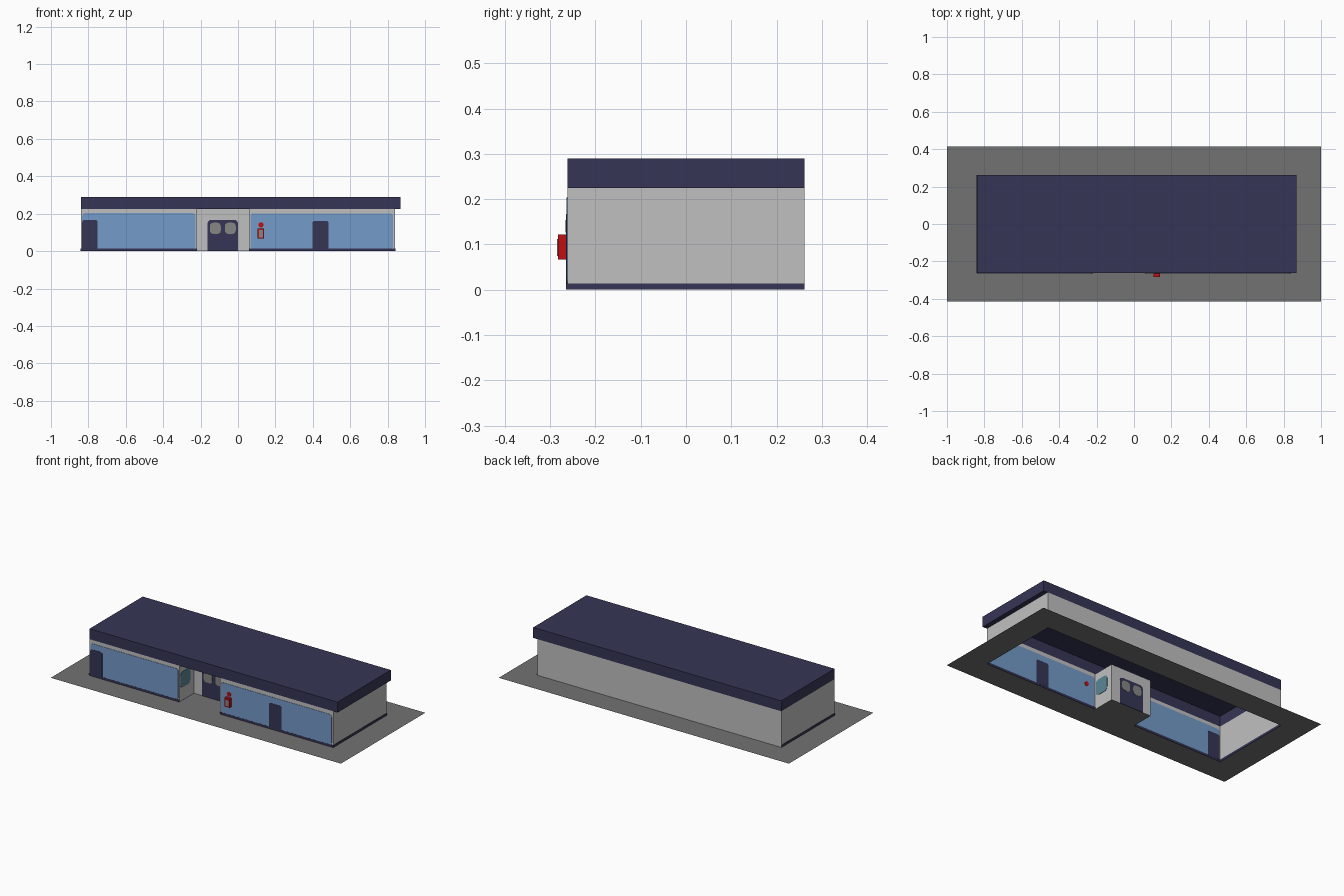
import bpy, bmesh, math

if "Cube" in bpy.data.objects:
    bpy.data.objects.remove(bpy.data.objects["Cube"])

def material(name, r, g, b):
    m = bpy.data.materials.new(name)
    m.diffuse_color = (r, g, b, 1)
    m.use_nodes = True
    m.node_tree.nodes["Principled BSDF"].inputs["Base Color"].default_value = m.diffuse_color
    return m

NAVY = material("navy", 0.036, 0.036, 0.093)
WALL = material("light grey wall", 0.53, 0.53, 0.53)
BLUE = material("blue glass", 0.175, 0.325, 0.58)
TEAL = material("teal glass", 0.10, 0.24, 0.30)
PAVE = material("paving grey", 0.17, 0.17, 0.17)
PANE = material("grey pane", 0.24, 0.24, 0.23)
RED = material("red", 0.53, 0.005, 0.005)

def finish(bm, name, mat):
    me = bpy.data.meshes.new(name)
    bm.to_mesh(me)
    bm.free()
    me.materials.append(mat)
    ob = bpy.data.objects.new(name, me)
    bpy.context.collection.objects.link(ob)
    return ob

def sheet(name, mat, quads):
    bm = bmesh.new()
    for q in quads:
        bm.faces.new([bm.verts.new(p) for p in q])
    bmesh.ops.remove_doubles(bm, verts=bm.verts, dist=1e-5)
    return finish(bm, name, mat)

def box(name, mat, lo, hi):
    bm = bmesh.new()
    bmesh.ops.create_cube(bm, size=1)
    for v in bm.verts:
        v.co = [(a + b) / 2 + c * (b - a) for a, b, c in zip(lo, hi, v.co)]
    return finish(bm, name, mat)

def plate(name, mat, axis, at, u0, u1, z0, z1, r=0.0, rb=None, t=0.004):
    """Thin upright plate centred on a wall; r rounds the top, rb the bottom."""
    rb = r if rb is None else rb
    pts = []
    for cu, cz, rad, a0 in ((u1, z1, r, 0), (u0, z1, r, 90), (u0, z0, rb, 180), (u1, z0, rb, 270)):
        if rad == 0:
            pts.append((cu, cz))
            continue
        ou = cu - rad if cu == u1 else cu + rad
        oz = cz - rad if cz == z1 else cz + rad
        for i in range(5):
            a = math.radians(a0 + 22.5 * i)
            pts.append((ou + rad * math.cos(a), oz + rad * math.sin(a)))
    bm = bmesh.new()
    def ring(d):
        return [bm.verts.new((u, at + d, z) if axis == "y" else (at + d, u, z)) for u, z in pts]
    a, b = ring(-t / 2), ring(t / 2)
    bm.faces.new(a)
    bm.faces.new(b[::-1])
    for i in range(len(pts)):
        j = (i + 1) % len(pts)
        bm.faces.new((a[i], b[i], b[j], a[j]))
    bmesh.ops.remove_doubles(bm, verts=bm.verts, dist=1e-6)
    bmesh.ops.recalc_face_normals(bm, faces=bm.faces)
    return finish(bm, name, mat)

X, Y, H, TOP = 0.84, 0.262, 0.225, 0.29
AX0, AX1, AY = -0.22, 0.06, -0.12       # entrance alcove
ROOF_X = 0.87

# Paving around the open building footprint, including the alcove floor
def flat(x0, x1, y0, y1):
    return [(x0, y0, 0), (x1, y0, 0), (x1, y1, 0), (x0, y1, 0)]
sheet("paving", PAVE, [flat(-1, 1, -0.415, -Y), flat(-1, 1, Y, 0.415),
                       flat(-1, -X, -Y, Y), flat(X, 1, -Y, Y), flat(AX0, AX1, -Y, AY)])

# Walls following the footprint outline
outline = [(-X, -Y), (AX0, -Y), (AX0, AY), (AX1, AY), (AX1, -Y), (X, -Y), (X, Y), (-X, Y)]
sheet("walls", WALL, [[(*p, 0), (*q, 0), (*q, H), (*p, H)]
                      for p, q in zip(outline, outline[1:] + outline[:1])])

# Flat roof shell, open below, with a soffit under the end overhang
roof = box("roof", NAVY, (-X, -Y, H), (ROOF_X, Y, TOP))
bm = bmesh.new()
bm.from_mesh(roof.data)
bm.normal_update()
bmesh.ops.delete(bm, geom=[f for f in bm.faces if f.normal.z < -0.5], context="FACES_ONLY")
bm.to_mesh(roof.data)
bm.free()
sheet("roof_soffit", NAVY, [[(X, -Y, H), (X, Y, H), (ROOF_X, Y, H), (ROOF_X, -Y, H)]])

# Base stripes on front and ends
for name, x0, x1 in (("left", -X, AX0), ("right", AX1, X)):
    plate("front_base_" + name, NAVY, "y", -Y, x0, x1, 0, 0.014, t=0.005)
for name, x in (("left", -X), ("right", X)):
    plate("end_base_" + name, NAVY, "x", x, -Y, Y, 0, 0.014)

# Front glazing and side doors
plate("left_glazing", BLUE, "y", -Y, -0.833, -0.227, 0.012, 0.203, r=0.015)
plate("right_glazing", BLUE, "y", -Y, 0.066, 0.83, 0.012, 0.201, r=0.015)
plate("left_door", NAVY, "y", -Y, -0.833, -0.75, 0.01, 0.167, r=0.012, rb=0, t=0.007)
plate("right_door", NAVY, "y", -Y, 0.398, 0.485, 0.01, 0.162, r=0.012, rb=0, t=0.007)

# Entrance door with two rounded panes
plate("entrance_door", NAVY, "y", AY, -0.163, 0.0, 0, 0.167, r=0.02, rb=0)
for name, x in (("left", -0.121), ("right", -0.041)):
    plate("door_pane_" + name, PANE, "y", AY, x - 0.029, x + 0.029, 0.092, 0.152, r=0.018, t=0.007)

# Windows in the alcove side walls
for name, x in (("left", AX0), ("right", AX1)):
    plate("alcove_window_" + name, TEAL, "x", x, -0.253, -0.158, 0.08, 0.178, r=0.02)

# Red wall box with grey front and round sign above
box("wall_box", RED, (0.105, -0.283, 0.067), (0.14, -Y, 0.122))
plate("wall_box_front", PANE, "y", -0.283, 0.112, 0.134, 0.074, 0.112, t=0.003)
plate("wall_box_sign", RED, "y", -Y, 0.109, 0.137, 0.126, 0.154, r=0.0139, t=0.008)
